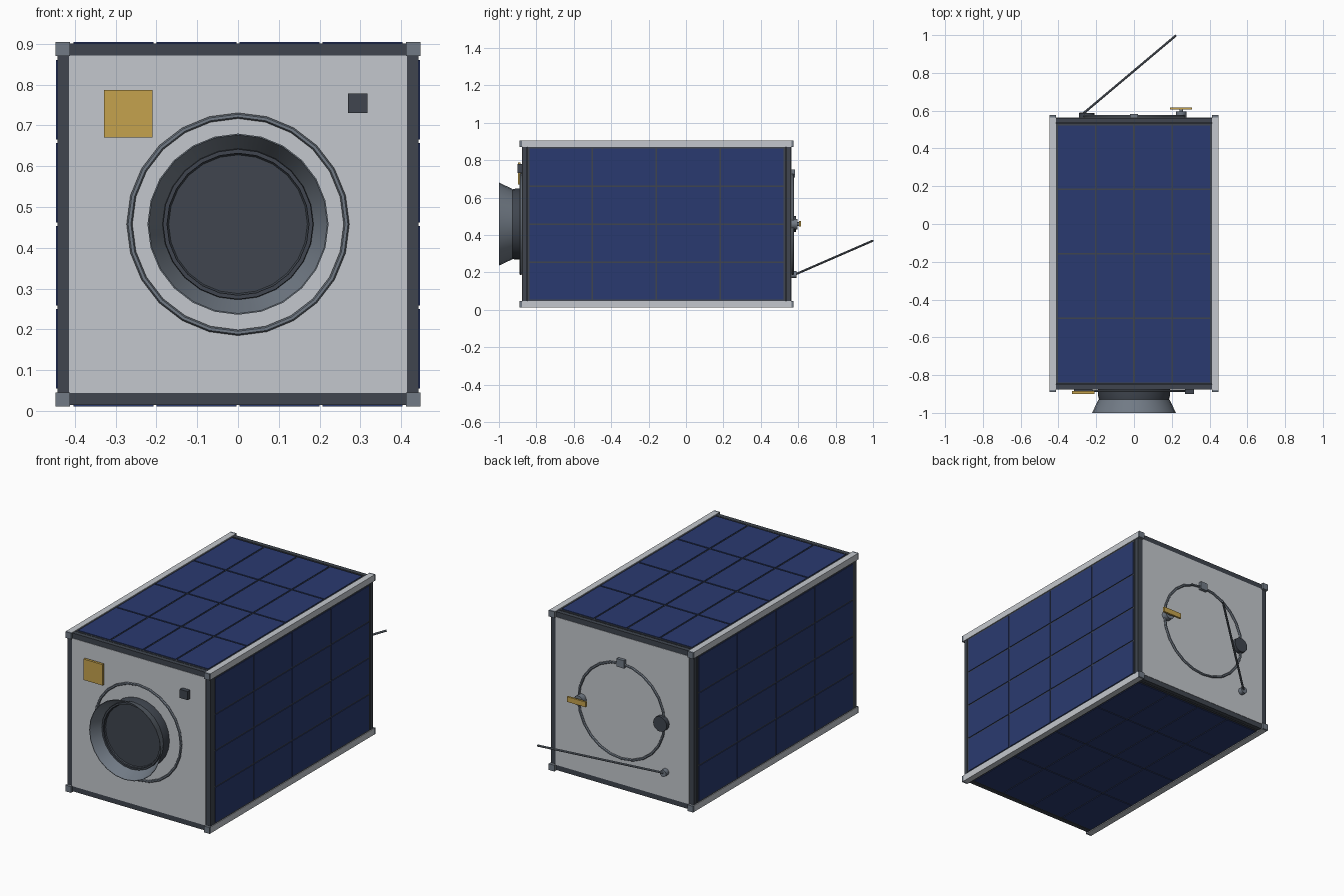
import bpy, bmesh, math
from mathutils import Vector, Matrix

if "Cube" in bpy.data.objects:
    bpy.data.objects.remove(bpy.data.objects["Cube"])

CZ = 0.458            # height of the body's long axis
H = 0.447             # half width of the body
IN = 0.412            # inner edge of the corner rails
Y0, Y1 = -0.875, 0.562


def material(name, rgb):
    m = bpy.data.materials.new(name)
    m.diffuse_color = (*rgb, 1)
    m.use_nodes = True
    m.node_tree.nodes["Principled BSDF"].inputs["Base Color"].default_value = m.diffuse_color
    return m


LIGHT = material("light_grey", (0.55, 0.575, 0.61))
MID = material("mid_grey", (0.165, 0.195, 0.235))
DARK = material("dark_grey", (0.050, 0.060, 0.077))
BLUE = material("solar_blue", (0.023, 0.042, 0.16))
GOLD = material("gold", (0.56, 0.365, 0.075))


def finish(name, bm, mat, smooth=False):
    bmesh.ops.recalc_face_normals(bm, faces=bm.faces)
    me = bpy.data.meshes.new(name)
    bm.to_mesh(me)
    bm.free()
    me.materials.append(mat)
    ob = bpy.data.objects.new(name, me)
    bpy.context.collection.objects.link(ob)
    if smooth:
        bpy.ops.object.select_all(action='DESELECT')
        ob.select_set(True)
        bpy.context.view_layer.objects.active = ob
        bpy.ops.object.shade_smooth_by_angle(angle=math.radians(30))
    return ob


def add_box(bm, lo, hi):
    lo, hi = Vector(lo), Vector(hi)
    mat = Matrix.Translation((lo + hi) / 2) @ Matrix.Diagonal((*(hi - lo), 1))
    bmesh.ops.create_cube(bm, size=1, matrix=mat)


def box(name, lo, hi, mat):
    bm = bmesh.new()
    add_box(bm, lo, hi)
    return finish(name, bm, mat)


def rod(name, a, b, r, mat, sides=16):
    a, b = Vector(a), Vector(b)
    d = b - a
    bm = bmesh.new()
    m = Matrix.Translation((a + b) / 2) @ d.to_track_quat('Z', 'Y').to_matrix().to_4x4()
    bmesh.ops.create_cone(bm, cap_ends=True, segments=sides, radius1=r, radius2=r,
                          depth=d.length, matrix=m)
    return finish(name, bm, mat, True)


def lathe(name, profile, mat, closed=False, sides=24):
    """Turn (radius, y) points around the body's long axis."""
    bm = bmesh.new()
    rings = []
    for r, y in profile:
        if r == 0:
            rings.append([bm.verts.new((0, y, CZ))] * sides)
        else:
            rings.append([bm.verts.new((r * math.sin(math.tau * i / sides), y,
                                        CZ + r * math.cos(math.tau * i / sides)))
                          for i in range(sides)])
    pairs = list(zip(rings, rings[1:])) + ([(rings[-1], rings[0])] if closed else [])
    for p, q in pairs:
        for i in range(sides):
            j = (i + 1) % sides
            bm.faces.new(list(dict.fromkeys([p[i], p[j], q[j], q[i]])))
    return finish(name, bm, mat, True)


# Inner body
box("body_core", (-0.428, Y0 + 0.004, CZ - 0.428), (0.428, Y1 - 0.004, CZ + 0.428), DARK)

# Solar panels: a board and a 4 x 4 set of thin cells on each long side
PX, PY0, PY1, GAP = 0.407, -0.842, 0.526, 0.008
for k, side in enumerate(("top", "right", "bottom", "left")):
    turn = Matrix.Translation((0, 0, CZ)) @ Matrix.Rotation(k * math.pi / 2, 4, 'Y')
    bm = bmesh.new()
    add_box(bm, (-IN, PY0 - 0.006, 0.42), (IN, PY1 + 0.006, 0.443))
    bm.transform(turn)
    finish("panel_board_" + side, bm, DARK)
    bm = bmesh.new()
    dx, dy = 2 * PX / 4, (PY1 - PY0) / 4
    for i in range(4):
        for j in range(4):
            x, y = -PX + i * dx, PY0 + j * dy
            add_box(bm, (x + GAP / 2, y + GAP / 2, 0.440),
                    (x + dx - GAP / 2, y + dy - GAP / 2, 0.4465))
    bm.transform(turn)
    finish("solar_cells_" + side, bm, BLUE)

# Corner rails with end caps
for sx in (-1, 1):
    for sz in (-1, 1):
        def corner(o, i, ya, yb):
            xs, zs = sorted((sx * o, sx * i)), sorted((CZ + sz * o, CZ + sz * i))
            return (xs[0], ya, zs[0]), (xs[1], yb, zs[1])
        box("corner_rail", *corner(H, IN, Y0 - 0.003, Y1 + 0.003), LIGHT)
        for ya, yb in ((Y0 - 0.014, Y0 - 0.003), (Y1 + 0.003, Y1 + 0.014)):
            box("rail_cap", *corner(H, IN, ya, yb), MID)

# End frames and end plates
A, B = 0.443, 0.414
for end, ya, yb in (("front", Y0, Y0 + 0.024), ("back", Y1 - 0.024, Y1)):
    bm = bmesh.new()
    for s in (-1, 1):
        xs = sorted((s * A, s * B))
        add_box(bm, (xs[0], ya, CZ - B), (xs[1], yb, CZ + B))
        add_box(bm, (-B, ya, CZ + xs[0]), (B, yb, CZ + xs[1]))
    finish(end + "_frame", bm, DARK)
    out = -0.002 if end == "front" else 0.002
    box(end + "_plate", (-B, ya + out, CZ - B), (B, yb + out, CZ + B), LIGHT)

# Mounting rings on both ends
for end, y in (("front", Y0 - 0.009), ("back", Y1 + 0.009)):
    lathe(end + "_ring", [(0.266 + 0.007 * math.cos(math.tau * t / 6),
                           y + 0.007 * math.sin(math.tau * t / 6)) for t in range(6)],
          MID, closed=True)

# Camera: barrel, flared hood and lens
lathe("lens_barrel", [(0.19, Y0), (0.19, -0.91), (0.184, -0.936), (0.176, -0.936),
                      (0.170, -0.928), (0, -0.928)], DARK)
lathe("lens_hood", [(0.188, -0.928), (0.222, -1.0), (0.219, -1.0), (0.184, -0.928)],
      MID, closed=True)
lathe("lens_rim", [(0.184, -0.936), (0.184, -0.943), (0.174, -0.943), (0.174, -0.928)], DARK)

# Front fittings
box("patch_antenna_spacer", (-0.318, Y0 - 0.010, 0.68), (-0.22, Y0, 0.777), DARK)
box("patch_antenna", (-0.328, Y0 - 0.024, 0.67), (-0.21, Y0 - 0.010, 0.787), GOLD)
box("front_sensor", (0.27, Y0 - 0.026, 0.73), (0.318, Y0, 0.778), DARK)

# Back fittings
box("ring_block", (-0.022, Y1, 0.706), (0.022, Y1 + 0.020, 0.75), MID)
rod("round_sensor", (-0.25, Y1, CZ), (-0.25, Y1 + 0.026, CZ), 0.042, DARK)
rod("gold_plate_mount", (0.25, Y1, CZ), (0.25, Y1 + 0.034, CZ), 0.028, MID)
rod("gold_plate_stem", (0.25, Y1 + 0.03, CZ), (0.25, 0.606, CZ), 0.010, MID)
box("gold_plate", (0.19, 0.605, 0.445), (0.307, 0.616, 0.474), GOLD)
rod("whip_base", (-0.27, Y1, 0.188), (-0.27, Y1 + 0.028, 0.188), 0.019, MID)
rod("whip_antenna", (-0.27, Y1 + 0.022, 0.189), (0.222, 0.998, 0.369), 0.006, MID, 8)
